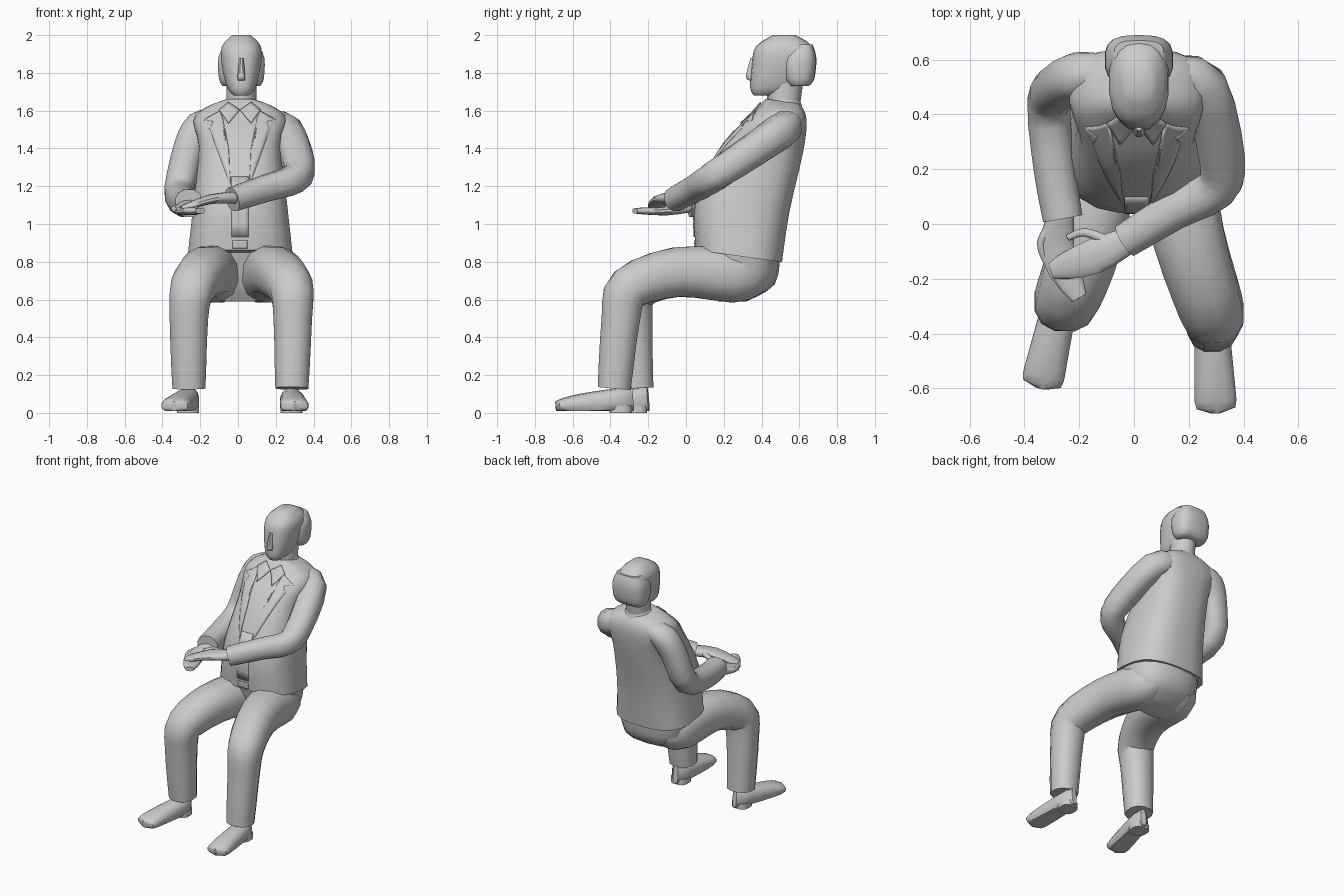
import bpy, bmesh, math
from mathutils import Vector
from mathutils.bvhtree import BVHTree

if "Cube" in bpy.data.objects:
    bpy.data.objects.remove(bpy.data.objects["Cube"])

tone = (.6, .6, .6, 1)
grey = bpy.data.materials.new("plain grey")
grey.use_nodes = True
grey.diffuse_color = tone
grey.node_tree.nodes["Principled BSDF"].inputs["Base Color"].default_value = tone

RIGHTWARD, UPWARD, BACKWARD = Vector((1, 0, 0)), Vector((0, 0, 1)), Vector((0, 1, 0))


def finish(name, bm):
    """Turn a bmesh into a smooth shaded object with sharp creases."""
    bmesh.ops.recalc_face_normals(bm, faces=bm.faces)
    mesh = bpy.data.meshes.new(name)
    bm.to_mesh(mesh)
    bm.free()
    mesh.materials.append(grey)
    mesh.shade_smooth()
    mesh.set_sharp_from_angle(angle=math.radians(50))
    part = bpy.data.objects.new(name, mesh)
    bpy.context.collection.objects.link(part)
    return part


def flow(rows, steps=3):
    """Smooth curve through every row of numbers."""
    def blend(a, b, c, d, t):
        rise = (c - a) / 2
        run = (d - b) / 2
        return (b + rise * t + (3 * (c - b) - 2 * rise - run) * t ** 2
                + (2 * (b - c) + rise + run) * t ** 3)

    padded = [rows[0], *rows, rows[-1]]
    result = []
    for window in zip(padded, padded[1:], padded[2:], padded[3:]):
        for step in range(steps):
            result.append([blend(*column, step / steps) for column in zip(*window)])
    return result + [list(rows[-1])]


def superellipse(sides, power):
    for i in range(sides):
        angle = math.tau * (i + .5) / sides
        c, s = math.cos(angle), math.sin(angle)
        yield (math.copysign(abs(c) ** (2 / power), c),
               math.copysign(abs(s) ** (2 / power), s))


def skin(name, rings):
    """Bridge consecutive rings and cap both ends."""
    bm = bmesh.new()
    loops = [[bm.verts.new(point) for point in ring] for ring in rings]
    for low, high in zip(loops, loops[1:]):
        for i in range(len(low)):
            bm.faces.new((low[i - 1], low[i], high[i], high[i - 1]))
    bm.faces.new(loops[0])
    bm.faces.new(loops[-1])
    return finish(name, bm)


def stack(name, levels, lean=0, sides=18, power=2.4, centre=.018):
    """Level rings, each given as height, front, back and half width."""
    rings = []
    for z, front, back, half in flow(levels):
        middle, depth = (front + back) / 2, (back - front) / 2
        rings.append([Vector((centre + u * half, middle + v * depth, z + lean * v * depth))
                      for u, v in superellipse(sides, power)])
    return skin(name, rings)


def taper(start, end, bulge=0):
    return lambda t: start + (end - start) * t + bulge * math.sin(math.pi * t)


def swell(start, peak, end):
    """Quick growth out of the body, then a straight taper."""
    return lambda t: min(start + (peak - start) * 5 * t, peak + (end - peak) * t)


def limb(name, path, width, height=None, ref=RIGHTWARD, sides=12, floor=0):
    """Tube along a smoothed path; width runs along ref, height across it."""
    height = height or width
    points = [Vector(p) for p in flow(path)]
    last = len(points) - 1
    rings = []
    for i, point in enumerate(points):
        along = (points[min(i + 1, last)] - points[max(i - 1, 0)]).normalized()
        side = (ref - along * ref.dot(along)).normalized()
        up = along.cross(side)
        ring = [point + side * u * width(i / last) + up * v * height(i / last)
                for u, v in superellipse(sides, 2.3)]
        for corner in ring:
            corner.z = max(corner.z, floor)
        rings.append(ring)
    return skin(name, rings)


# Jacket body and hips
jacket = stack("jacket", [
    (.83, .05, .51, .28), (1.1, .05, .55, .25), (1.4, .2, .62, .22),
    (1.54, .33, .64, .25), (1.61, .39, .63, .19), (1.65, .42, .6, .09)],
    lean=-.14, sides=20, power=2.8, centre=.012)
stack("hips", [(.59, .17, .32, .15), (.68, .12, .47, .23), (.85, .07, .5, .26)])

# Garment details laid on the jacket
surface = BVHTree.FromPolygons([v.co for v in jacket.data.vertices],
                               [p.vertices for p in jacket.data.polygons])


def patch(name, outline, side=1, lift=.003):
    """Thin plate with an x, z outline wrapped on the jacket front."""
    bm = bmesh.new()
    bm.faces.new([bm.verts.new((.01 + side * x, -1, z)) for x, z in outline])
    bmesh.ops.triangulate(bm, faces=bm.faces)
    bmesh.ops.subdivide_edges(bm, edges=bm.edges, cuts=4, use_grid_fill=True)
    for v in bm.verts:
        hit = surface.ray_cast(v.co, BACKWARD)[0]
        if hit is None:
            hit = surface.find_nearest(Vector((v.co.x, .4, v.co.z)))[0]
        v.co = hit - BACKWARD * lift + UPWARD * lift / 2
    plate = finish(name, bm)
    shell = plate.modifiers.new("thickness", "SOLIDIFY")
    shell.thickness = .006
    shell.offset = 0


def strip(name, bottom, top, half):
    patch(name, [(-half, bottom), (half, bottom), (half, top), (-half, top)])


for label, side in (("left", 1), ("right", -1)):
    patch(label + "_lapel", [(.1, 1.6), (.19, 1.55), (.14, 1.54), (.16, 1.5),
                             (.05, 1.2), (.06, 1.4)], side)
    patch(label + "_shirt_collar", [(.06, 1.64), (.11, 1.6), (.06, 1.53), (0, 1.6)],
          side, lift=.008)
strip("shirt_front", .93, 1.25, half=.045)
strip("belt_buckle", .87, .91, half=.04)

# Neck, head, nose and hair
stack("collar_band", [(1.59, .38, .62, .12), (1.66, .42, .6, .08)], lean=.1, power=2)
stack("neck", [(1.6, .43, .6, .08), (1.75, .43, .62, .08)], power=2)
stack("head", [
    (1.68, .36, .46, .04), (1.72, .34, .58, .075), (1.84, .347, .67, .105),
    (1.94, .37, .67, .105), (2, .46, .58, .05)], power=2.5)
stack("hair", [(1.73, .55, .65, .1), (1.77, .52, .68, .12),
               (1.88, .51, .69, .123), (1.95, .58, .67, .09)], power=3)
stack("nose", [(1.76, .335, .37, .018), (1.78, .315, .37, .022), (1.88, .34, .37, .012)],
      sides=8, power=2)

# Sleeves
limb("left_sleeve", [(.12, .55, 1.54), (.25, .5, 1.49), (.32, .25, 1.32),
                     (.3, .13, 1.24), (.15, .05, 1.19), (-.03, -.06, 1.13)],
     swell(.06, .1, .065), ref=UPWARD)
limb("right_sleeve", [(-.1, .56, 1.55), (-.2, .54, 1.51), (-.26, .51, 1.4),
                      (-.31, .44, 1.18), (-.29, .2, 1.12), (-.26, .02, 1.11)],
     swell(.06, .09, .075))

# Hands and thumbs
limb("left_hand", [(0, -.05, 1.14), (-.15, -.12, 1.13), (-.3, -.17, 1.08)],
     taper(.035, .015), taper(.04, .03, bulge=.03), ref=UPWARD)
limb("left_thumb", [(-.1, -.06, 1.14), (-.18, -.03, 1.13), (-.24, -.05, 1.11)],
     taper(.02, .012), ref=UPWARD, sides=8)
limb("right_hand", [(-.26, .05, 1.1), (-.28, -.1, 1.07), (-.2, -.27, 1.07)],
     taper(.04, .03, bulge=.03), taper(.035, .015))
limb("right_thumb", [(-.3, 0, 1.09), (-.34, -.07, 1.08), (-.32, -.14, 1.07)],
     taper(.02, .012), sides=8)

# Trouser legs
cloth = swell(.08, .165, .09)
limb("left_trouser_leg", [(.1, .42, .74), (.14, .25, .73), (.2, -.05, .745),
                          (.28, -.3, .66), (.29, -.345, .5), (.285, -.38, .13)], cloth)
limb("right_trouser_leg", [(-.08, .42, .74), (-.12, .25, .73), (-.17, -.05, .745),
                           (-.24, -.26, .66), (-.26, -.28, .5), (-.26, -.26, .13)], cloth)

# Shoes with heel blocks, set along a line from heel to toe
for label, heel, toe in (("left", Vector((.28, -.28, .07)), Vector((.3, -.69, .035))),
                         ("right", Vector((-.25, -.2, .07)), Vector((-.34, -.6, .035)))):
    limb(label + "_shoe", [heel, heel.lerp(toe, .4), heel.lerp(toe, .8), toe],
         lambda t: .02 + (.04 + .025 * t) * (1 - abs(2 * t - 1) ** 5) ** .5,
         taper(.07, .025, bulge=.01), sides=14, floor=.01)
    block = heel.lerp(toe, .16)
    skin(label + "_shoe_heel", [[Vector((block.x + u * .06, block.y + v * .06, z))
                                 for u, v in superellipse(12, 3)] for z in (0, .04)])
